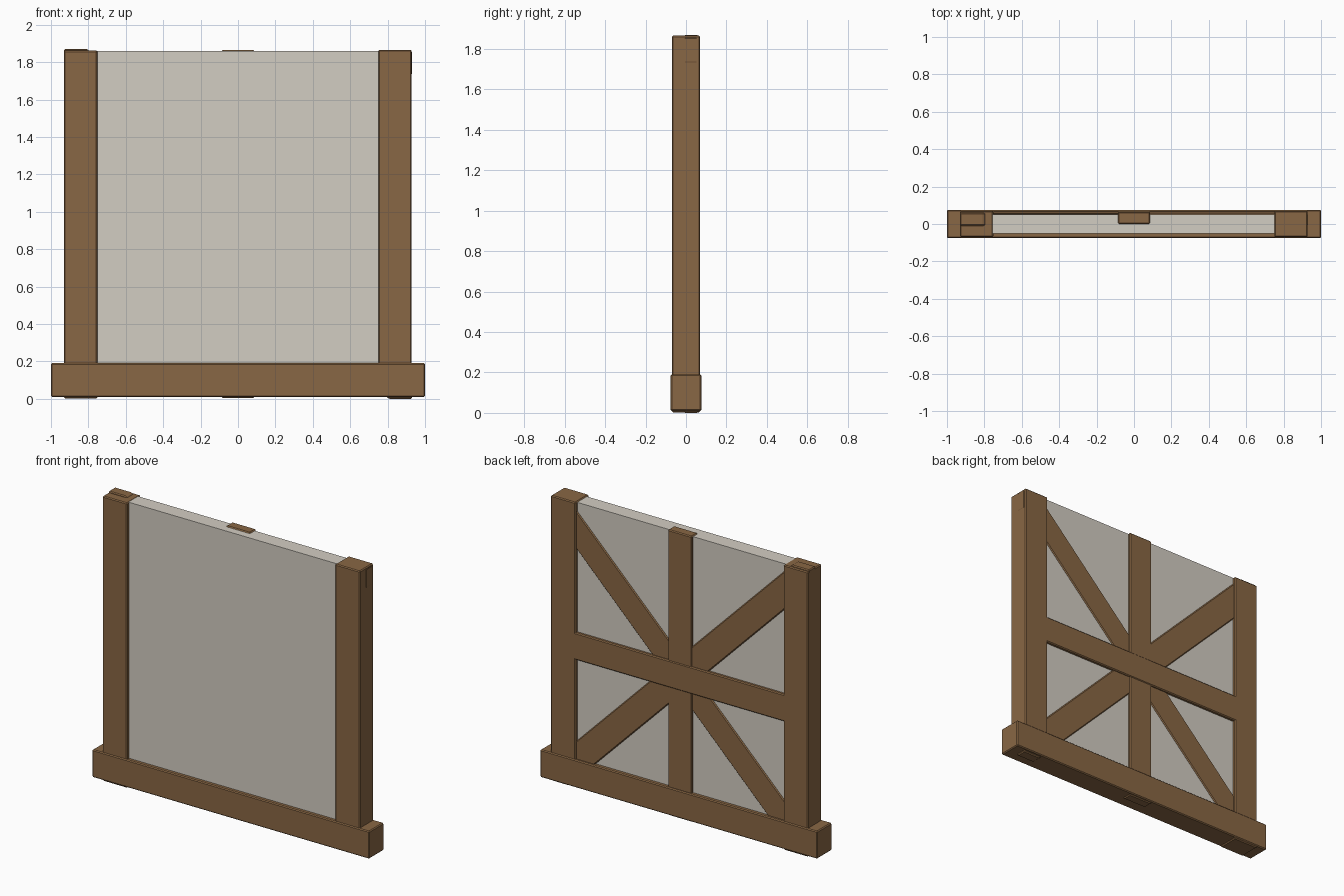
import bpy, bmesh

if "Cube" in bpy.data.objects:
    bpy.data.objects.remove(bpy.data.objects["Cube"])


def material(name, rgb):
    m = bpy.data.materials.new(name)
    m.diffuse_color = (*rgb, 1)
    m.use_nodes = True
    m.node_tree.nodes["Principled BSDF"].inputs["Base Color"].default_value = m.diffuse_color
    return m


WOOD = material("timber", (0.25, 0.135, 0.058))
PLASTER = material("plaster", (0.65, 0.61, 0.54))


def extrude_profile(name, pts, y0, y1, mat, bevel=0.006):
    """Extrude an x-z outline between two y depths, with chamfered edges."""
    bm = bmesh.new()
    face = bm.faces.new([bm.verts.new((x, y0, z)) for x, z in pts])
    ext = bmesh.ops.extrude_face_region(bm, geom=[face])
    verts = [g for g in ext["geom"] if isinstance(g, bmesh.types.BMVert)]
    bmesh.ops.translate(bm, vec=(0, y1 - y0, 0), verts=verts)
    bmesh.ops.recalc_face_normals(bm, faces=bm.faces[:])
    me = bpy.data.meshes.new(name)
    bm.to_mesh(me)
    bm.free()
    me.materials.append(mat)
    ob = bpy.data.objects.new(name, me)
    bpy.context.collection.objects.link(ob)
    if bevel:
        mod = ob.modifiers.new("chamfer", "BEVEL")
        mod.width = bevel
        mod.segments = 1
    return ob


def beam(name, x0, x1, y0, y1, z0, z1, mat=WOOD, bevel=0.006):
    pts = [(x0, z0), (x1, z0), (x1, z1), (x0, z1)]
    return extrude_profile(name, pts, y0, y1, mat, bevel)


# Plaster infill
beam("plaster_panel", -0.76, 0.76, -0.05, 0.05, 0.1, 1.86, PLASTER, 0)

# Main frame
beam("sill_beam", -1, 1, -0.076, 0.076, 0.01, 0.19)
beam("left_post", -0.93, -0.752, -0.07, 0.07, 0.002, 1.861)
beam("right_post", 0.75, 0.928, -0.07, 0.07, 0.012, 1.866)

# Framing on the back
beam("centre_stud", -0.086, 0.086, 0.0, 0.065, 0.003, 1.866)
beam("middle_rail", -0.8, 0.8, 0.0, 0.07, 0.84, 1.016)

# Crossing braces, trimmed square at the frame corners
for name, s, y1, top in (("falling_brace", 1, 0.06, 1.87),
                         ("rising_brace", -1, 0.057, 1.858)):
    e, c, b = 0.93, 0.125, 1.87 - top
    pts = [(-e, top), (-e, top - c), (e - c, b), (e, b), (e, b + c), (-e + c, top)]
    extrude_profile(name, [(s * x, z) for x, z in pts], -0.01, y1, WOOD)
